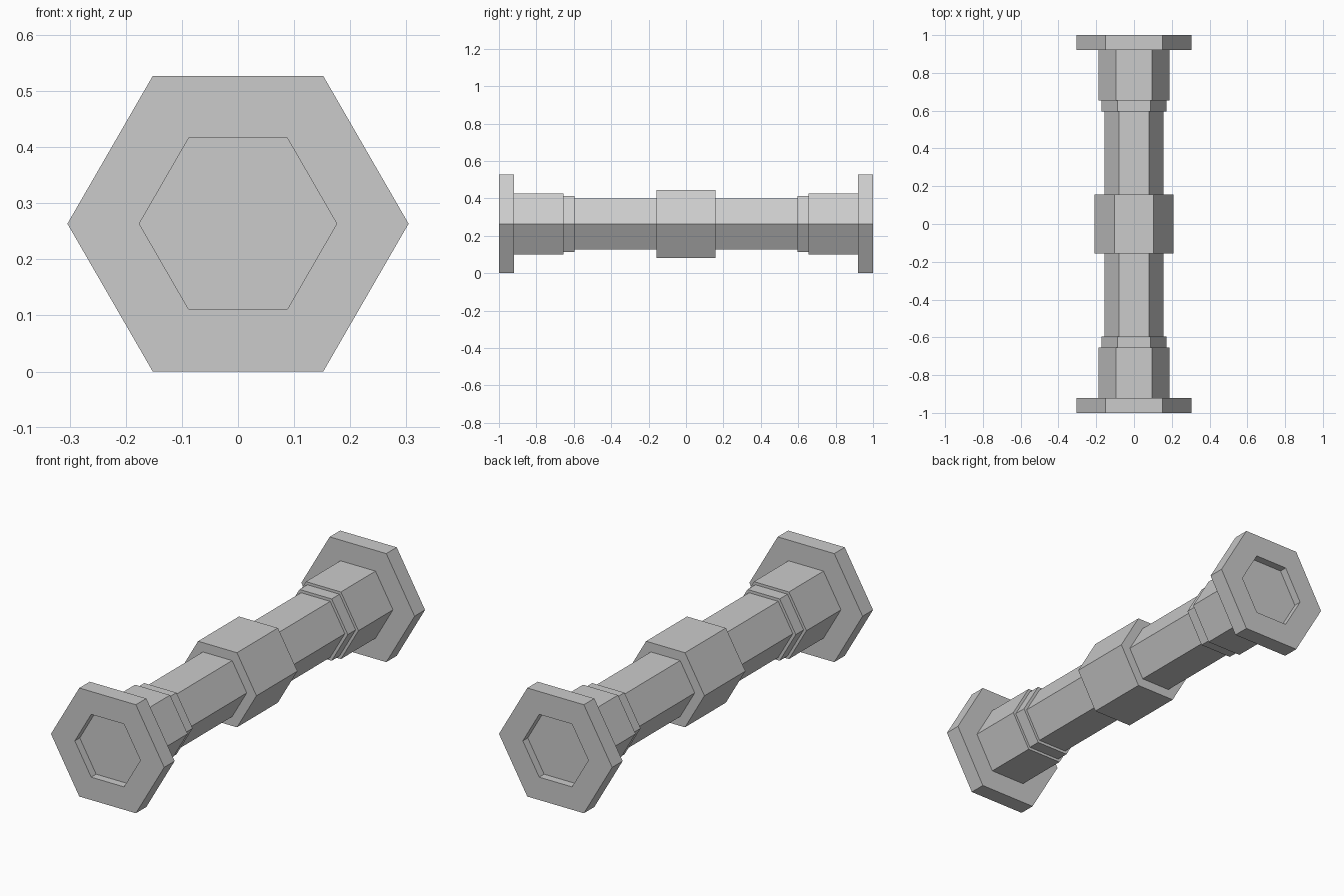
import bpy, bmesh, math

if "Cube" in bpy.data.objects:
    bpy.data.objects.remove(bpy.data.objects["Cube"])

SIDES = 6
AXIS_Z = 0.2635


def hex_turned(name, profile):
    """Sweep a (y, radius) profile around the y axis with six flat sides, capping both ends."""
    bm = bmesh.new()
    rings = []
    for y, r in profile:
        rings.append([bm.verts.new((r * math.cos(a), y, AXIS_Z + r * math.sin(a)))
                      for a in (i * math.tau / SIDES for i in range(SIDES))])
    for a, b in zip(rings, rings[1:]):
        for i in range(SIDES):
            j = (i + 1) % SIDES
            bm.faces.new((a[i], a[j], b[j], b[i]))
    bm.faces.new(rings[0])
    bm.faces.new(rings[-1])
    bmesh.ops.recalc_face_normals(bm, faces=bm.faces)
    mesh = bpy.data.meshes.new(name)
    bm.to_mesh(mesh)
    bm.free()
    obj = bpy.data.objects.new(name, mesh)
    bpy.context.collection.objects.link(obj)
    return obj


# Half profile from the centre outwards: middle band, shaft, ring, collar, flange, recessed end
half = [
    (0.157, 0.209), (0.157, 0.157),
    (0.595, 0.157), (0.595, 0.173),
    (0.655, 0.173), (0.655, 0.188),
    (0.92, 0.188), (0.92, 0.304),
    (1.0, 0.304), (1.0, 0.176),
    (0.962, 0.176),
]
# Mirror the half profile so the handle is one clean closed shell
hex_turned("hexagonal_handle", [(-y, r) for y, r in reversed(half)] + half)
